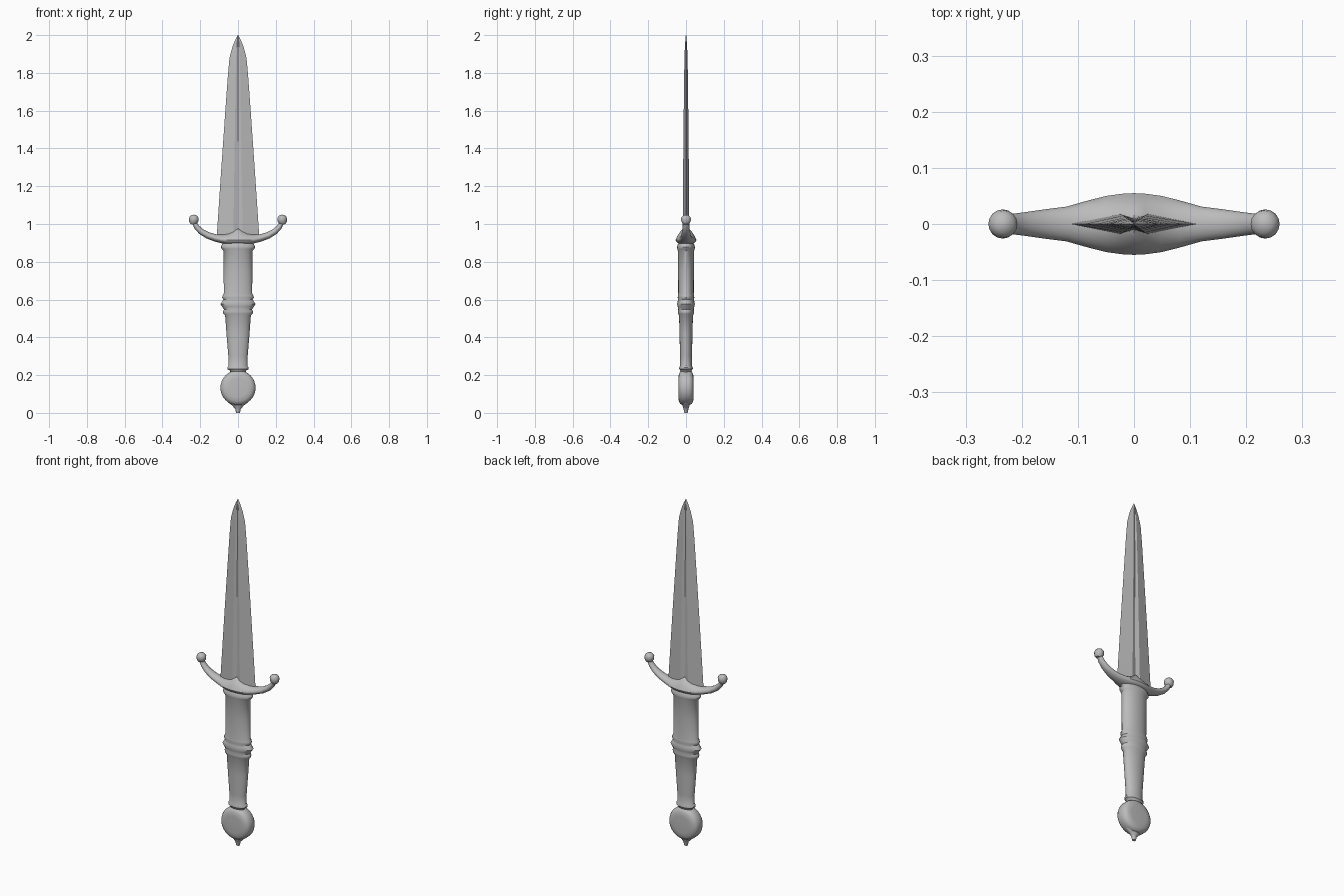
import bpy, bmesh, math
from mathutils import Vector

cube = bpy.data.objects.get("Cube")
if cube:
    bpy.data.objects.remove(cube)

steel = bpy.data.materials.new("grey steel")
steel.use_nodes = True
grey = (0.5, 0.5, 0.5, 1)
steel.diffuse_color = grey
steel.node_tree.nodes["Principled BSDF"].inputs["Base Color"].default_value = grey


def loft(name, rings, angle=40):
    """Skin a row of closed rings and cap both ends."""
    bm = bmesh.new()
    rows = [[bm.verts.new(p) for p in ring] for ring in rings]
    n = len(rows[0])
    for a, b in zip(rows, rows[1:]):
        for i in range(n):
            j = (i + 1) % n
            bm.faces.new((a[i], a[j], b[j], b[i]))
    bm.faces.new(rows[0])
    bm.faces.new(rows[-1])
    bmesh.ops.remove_doubles(bm, verts=bm.verts, dist=0.00005)
    bmesh.ops.recalc_face_normals(bm, faces=bm.faces)
    mesh = bpy.data.meshes.new(name)
    bm.to_mesh(mesh)
    bm.free()
    mesh.materials.append(steel)
    obj = bpy.data.objects.new(name, mesh)
    bpy.context.collection.objects.link(obj)
    bpy.ops.object.select_all(action='DESELECT')
    obj.select_set(True)
    bpy.context.view_layer.objects.active = obj
    bpy.ops.object.shade_smooth_by_angle(angle=math.radians(angle))
    return obj


def circle(n):
    return [(math.cos(math.tau * i / n), math.sin(math.tau * i / n)) for i in range(n)]


def oval_stack(name, sections, n=24):
    """Upright loft of ovals: height, half width, half depth."""
    return loft(name, [[(w * c, d * s, z) for c, s in circle(n)] for z, w, d in sections])


# Blade: two ridges beside a shallow central groove, narrowing to a point
def blade_ring(z, w, t):
    half = [(1, 0), (0.22, 1), (0, 0.6), (-0.22, 1)]
    ring = half + [(-x, -y) for x, y in half]
    return [(w * x, t * y, z) for x, y in ring]


blade = [(0.91, 0.114, 0.018), (1.3, 0.088, 0.015), (1.6, 0.067, 0.012), (1.78, 0.054, 0.010),
         (1.88, 0.045, 0.008), (1.94, 0.029, 0.006), (1.98, 0.012, 0.003), (2.0, 0.001, 0.001)]
loft("blade", [blade_ring(*s) for s in blade], 5)


# Crossguard: path point, rise above it, drop below it, half depth, ridge sharpness
half_guard = [(0.0, 0.915, 0.065, 0.025, 0.055, 1.0), (0.02, 0.915, 0.052, 0.025, 0.054, 0.9),
              (0.05, 0.915, 0.035, 0.024, 0.050, 0.6), (0.085, 0.918, 0.026, 0.020, 0.041, 0.3),
              (0.12, 0.925, 0.021, 0.018, 0.031, 0.0), (0.16, 0.939, 0.018, 0.017, 0.026, 0.0),
              (0.195, 0.960, 0.016, 0.016, 0.021, 0.0), (0.219, 0.984, 0.014, 0.014, 0.018, 0.0),
              (0.230, 1.005, 0.012, 0.012, 0.016, 0.0)]
guard = [(-s[0],) + s[1:] for s in reversed(half_guard[1:])] + half_guard
rings = []
for i, (x, z, up, down, depth, sharp) in enumerate(guard):
    a, b = guard[max(i - 1, 0)], guard[min(i + 1, len(guard) - 1)]
    tangent = Vector((b[0] - a[0], 0, b[1] - a[1])).normalized()
    normal = Vector((-tangent.z, 0, tangent.x))
    ring = []
    for c, s in circle(20):
        # The middle narrows towards its upper crest
        y = depth * c * (1 - 0.35 * sharp * max(s, 0))
        ring.append(Vector((x, y, z)) + normal * s * (up if s > 0 else down))
    rings.append(ring)
loft("crossguard", rings)

# Knobs on the guard tips
for side, label in ((1, "left"), (-1, "right")):
    knob = oval_stack(label + "_guard_knob",
                      [(-0.026, 0.012, 0.012), (-0.016, 0.022, 0.022), (0.0, 0.026, 0.026),
                       (0.013, 0.024, 0.024), (0.022, 0.016, 0.016), (0.026, 0.004, 0.004)], 16)
    knob.location = (side * 0.234, 0, 1.023)
    knob.rotation_euler.y = side * -0.2

# Grip: flanged top, ringed waist and tapered lower half
oval_stack("grip", [
    (0.205, 0.036, 0.026), (0.225, 0.044, 0.030), (0.232, 0.056, 0.036), (0.240, 0.057, 0.036),
    (0.250, 0.049, 0.031), (0.30, 0.051, 0.032), (0.42, 0.061, 0.034), (0.515, 0.068, 0.037),
    (0.525, 0.078, 0.041), (0.537, 0.080, 0.043), (0.548, 0.074, 0.041), (0.562, 0.084, 0.044),
    (0.576, 0.093, 0.047), (0.590, 0.084, 0.044), (0.600, 0.077, 0.042), (0.610, 0.084, 0.044),
    (0.620, 0.082, 0.043), (0.632, 0.075, 0.041), (0.75, 0.076, 0.042), (0.858, 0.076, 0.043),
    (0.868, 0.086, 0.046), (0.878, 0.091, 0.047), (0.888, 0.086, 0.045), (0.90, 0.08, 0.04)])

# Pommel: a thick disc with rounded rims facing front and back
rim = [(0.05, 0.040), (0.072, 0.038), (0.086, 0.030), (0.093, 0.016)]
profile = rim + [(r, -y) for r, y in reversed(rim)]
loft("pommel", [[(r * c, y, 0.133 + r * s) for c, s in circle(32)] for r, y in profile], 50)

# Finial under the pommel
oval_stack("pommel_finial", [(0.0, 0.010, 0.009), (0.022, 0.015, 0.013), (0.027, 0.020, 0.015),
                             (0.040, 0.032, 0.019), (0.055, 0.052, 0.028), (0.08, 0.070, 0.036)], 16)
